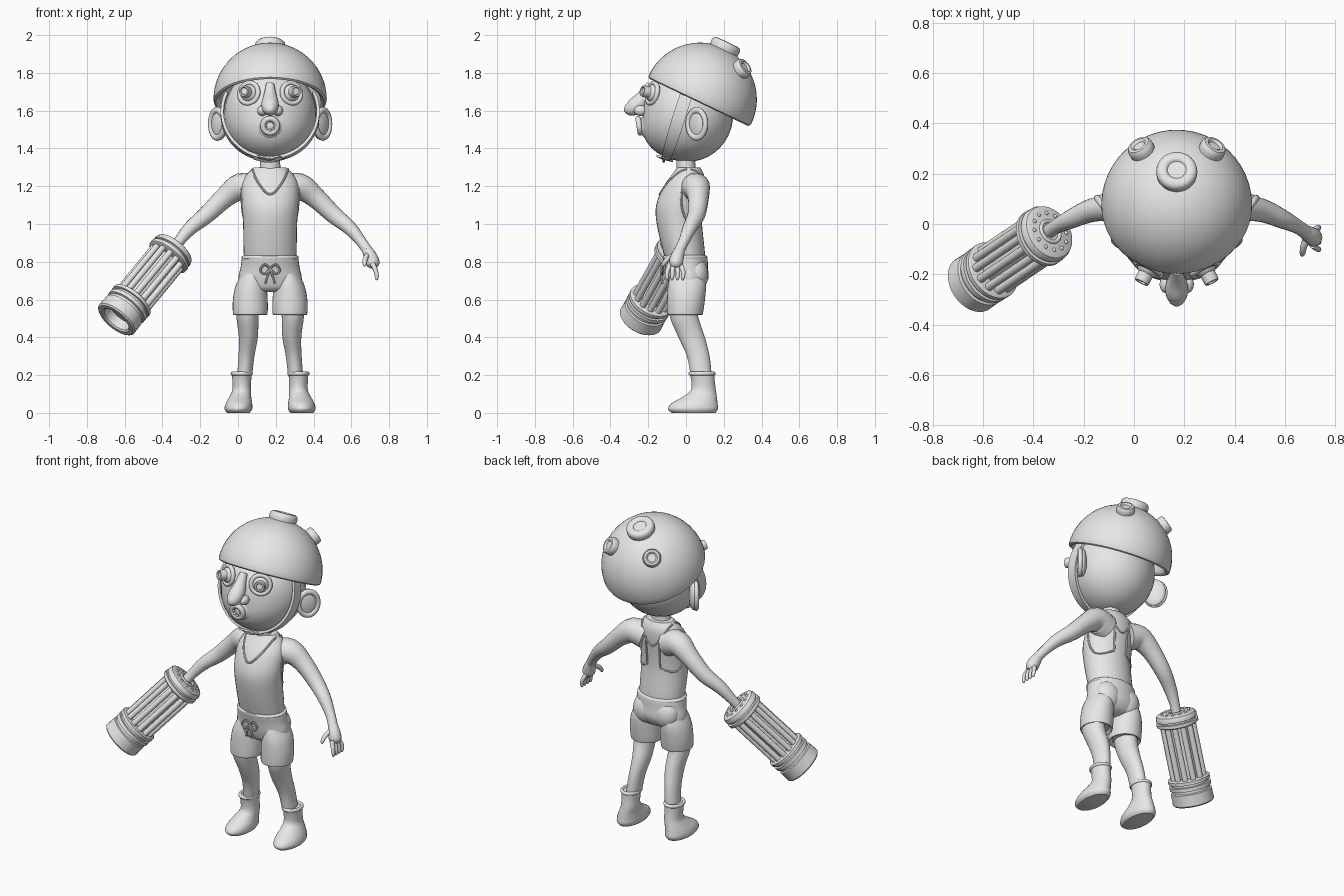
import bpy
import bmesh
from math import sin, cos, pi, radians
from mathutils import Vector, Matrix
from mathutils.bvhtree import BVHTree

default_cube = bpy.data.objects.get("Cube")
if default_cube:
    bpy.data.objects.remove(default_cube, do_unlink=True)

grey = bpy.data.materials.new("plain_grey")
grey.use_nodes = True
grey.diffuse_color = (0.8, 0.8, 0.8, 1)
grey.node_tree.nodes["Principled BSDF"].inputs["Base Color"].default_value = (0.8, 0.8, 0.8, 1)

MID = 0.17  # the figure stands beside the origin
SIDES = (("right", -1), ("left", 1))


def finish(obj, name):
    obj.name = name
    obj.data.materials.append(grey)
    bpy.ops.object.select_all(action="DESELECT")
    obj.select_set(True)
    bpy.context.view_layer.objects.active = obj
    bpy.ops.object.shade_smooth_by_angle(angle=radians(40))
    return obj


def skin(name, rings, capped=True, looped=False):
    """Join rings of points into one surface."""
    bm = bmesh.new()
    rows = [[bm.verts.new(p) for p in ring] for ring in rings]
    pairs = list(zip(rows, rows[1:]))
    if looped:
        pairs.append((rows[-1], rows[0]))
    for low, high in pairs:
        for i in range(len(low)):
            j = (i + 1) % len(low)
            bm.faces.new((low[i], low[j], high[j], high[i]))
    if capped and not looped:
        bm.faces.new(rows[0])
        bm.faces.new(rows[-1])
    bmesh.ops.remove_doubles(bm, verts=bm.verts, dist=0.0001)
    bmesh.ops.recalc_face_normals(bm, faces=bm.faces)
    mesh = bpy.data.meshes.new(name)
    bm.to_mesh(mesh)
    bm.free()
    obj = bpy.data.objects.new(name, mesh)
    bpy.context.collection.objects.link(obj)
    return finish(obj, name)


def spline(points, steps=4):
    """Smooth curve through control tuples of any length."""
    pts = [Vector(p) for p in points]
    out = []
    for i in range(len(pts) - 1):
        b, c = pts[i], pts[i + 1]
        a, d = pts[max(i - 1, 0)], pts[min(i + 2, len(pts) - 1)]
        for k in range(steps):
            t = k / steps
            out.append(b + (c - a) * (t / 2) + (a * 2 - b * 5 + c * 4 - d) * (t * t / 2)
                       + (b * 3 - a - c * 3 + d) * (t ** 3 / 2))
    return out + [pts[-1]]


def loft(name, x, sections, steps=4, sides=32):
    """Level ovals given as (z, x shift, y, half width, half depth)."""
    rings = []
    for z, dx, y, rx, ry in spline(sections, steps):
        rings.append([(x + dx + rx * cos(2 * pi * i / sides), y + ry * sin(2 * pi * i / sides), z)
                      for i in range(sides)])
    return skin(name, rings)


def tube(name, points, steps=4, sides=16, looped=False):
    """Round limb through (x, y, z, radius) points."""
    path = spline(points, steps) if steps > 1 else [Vector(p) for p in points]
    rings, count = [], len(path)
    side = None
    for i, p in enumerate(path):
        before = path[i - 1] if looped or i else p
        after = path[(i + 1) % count] if looped or i < count - 1 else p
        tangent = (after.to_3d() - before.to_3d()).normalized()
        side = side or tangent.orthogonal()
        side = (side - tangent * side.dot(tangent)).normalized()
        up = tangent.cross(side)
        rings.append([p.to_3d() + p[3] * (side * cos(2 * pi * k / sides) + up * sin(2 * pi * k / sides))
                      for k in range(sides)])
    return skin(name, rings, looped=looped)


def aim(axis):
    return Vector(axis).to_track_quat("Z", "Y").to_matrix().to_4x4()


def lathe(name, profile, place, axis, sides=32):
    """Turn (radius, height) points round an axis."""
    spot = Matrix.Translation(place) @ aim(axis)
    return skin(name, [[spot @ Vector((r * cos(2 * pi * i / sides), r * sin(2 * pi * i / sides), h))
                        for i in range(sides)] for r, h in profile])


def ball(name, place, size, turn=0):
    bpy.ops.mesh.primitive_uv_sphere_add(segments=32, ring_count=20, location=place, rotation=(0, 0, turn))
    obj = bpy.context.object
    obj.scale = size
    return finish(obj, name)


def ring(name, place, axis, major, minor, segments=32, stretch=(1, 1, 1)):
    bpy.ops.mesh.primitive_torus_add(major_radius=major, minor_radius=minor,
                                     major_segments=segments, minor_segments=10)
    obj = bpy.context.object
    obj.matrix_world = Matrix.Translation(place) @ aim(axis) @ Matrix.Diagonal((*stretch, 1))
    return finish(obj, name)


# Torso in its tank top, and neck
top = loft("tank_top", MID, [
    (0.79, 0, 0, .135, .10), (0.85, 0, -.01, .14, .11), (1.0, 0, -.035, .143, .12),
    (1.1, 0, -.035, .15, .123), (1.2, 0, -.01, .15, .108), (1.26, 0, .01, .125, .085), (1.3, 0, .015, .085, .06)])
loft("neck", MID, [(1.26, 0, .01, .07, .055), (1.3, 0, 0, .055, .05), (1.4, 0, 0, .05, .05)])
surface = BVHTree.FromPolygons([v.co for v in top.data.vertices], [p.vertices for p in top.data.polygons])


def trim(name, points, direction, looped=False):
    """Thin seam laid on the tank top along a direction."""
    aim_at = Vector(direction)
    hits = []
    for p in points:
        hit = surface.ray_cast(Vector(p) - aim_at, aim_at)[0]
        if hit:
            hits.append((*hit, 0.006))
    tube(name, hits, 1, 8, looped)


neckline = [p.to_3d() for p in spline(
    [(.075, 0, 1.29), (.10, 0, 1.23), (.15, 0, 1.165), (.19, 0, 1.165), (.24, 0, 1.23), (.265, 0, 1.29)], 6)]
trim("front_neckline", neckline, (0, 1, 0))
trim("back_neckline", neckline, (0, -1, 0))
for label, s in SIDES:
    oval = [(MID, .04 + .065 * cos(i * pi / 20), 1.13 + .13 * sin(i * pi / 20)) for i in range(40)]
    trim(label + "_armhole", oval, (-s, 0, 0), True)

# Arms share a bend, with slightly different wrists
for label, s in SIDES:
    reach = [(.08, .04, 1.18, .08), (.16, .055, 1.195, .073), (.24, .065, 1.14, .056), (.335, .055, 1.05, .047),
             (.42, .02, .98, .038), (.48, -.01, .91, .029), (.515, -.035, .86, .028)]
    tube(label + "_arm", [(MID + s * x, y, z, r) for x, y, z, r in reach])

# Open left hand
tube("left_palm", [(.68, -.03, .87, .026), (.70, -.045, .83, .035), (.715, -.055, .79, .036), (.72, -.06, .77, .02)])
for i in range(4):
    y = -.015 - .028 * i
    tube("left_finger", [(.712, y * .6 - .025, .79, .014), (.73, y, .75, .012), (.735, y - .002, .715, .01),
                         (.732, y - .003, .703, .004)], 3, 10)
tube("left_thumb", [(.69, -.05, .84, .015), (.675, -.09, .82, .014), (.67, -.118, .79, .011), (.67, -.123, .775, .004)], 3, 10)

# Shorts with a tied cord
loft("shorts_hips", MID, [
    (.835, 0, -.005, .138, .105), (.825, 0, -.005, .148, .118), (.77, 0, .003, .156, .113),
    (.71, 0, .01, .168, .108), (.66, 0, .005, .15, .085), (.64, 0, 0, .10, .05)])
ring("waistband", (MID, -.005, .822), (0, 0, 1), .143, .009, stretch=(1, .78, 1))
for label, s in SIDES:
    loft(label + "_shorts_leg", MID + s * .105, [
        (.535, 0, -.005, .07, .075), (.52, 0, -.005, .086, .089), (.53, 0, -.005, .092, .095),
        (.60, 0, 0, .092, .10), (.68, -s * .005, .005, .08, .10), (.76, -s * .02, .005, .05, .08)])
    ball(label + "_shorts_seat", (MID + s * .07, .05, .73), (.08, .068, .09))
    tube(label + "_cord_loop", [(MID, -.122, .765, .006), (MID + s * .03, -.13, .785, .006),
                                (MID + s * .052, -.128, .755, .006), (MID + s * .03, -.13, .735, .006), (MID, -.122, .765, .006)], 4, 8)
    tube(label + "_cord_end", [(MID, -.122, .765, .006), (MID + s * .015, -.13, .72, .006),
                               (MID + s * .025, -.125, .685, .007)], 4, 8)
    # Legs and boots
    loft(label + "_leg", MID + s * .12, [
        (.58, 0, -.02, .062, .075), (.50, 0, -.008, .058, .075), (.40, -s * .005, .03, .05, .07),
        (.30, s * .005, .065, .042, .06), (.2, s * .015, .08, .04, .056)])
    loft(label + "_boot", MID + s * .15, [
        (0, s * .018, .04, .06, .115), (.02, s * .018, .037, .073, .132), (.05, s * .015, .045, .07, .122),
        (.085, s * .008, .073, .058, .09), (.12, 0, .092, .05, .066), (.17, 0, .09, .05, .062), (.21, 0, .085, .053, .066)])
    ring(label + "_boot_cuff", (MID + s * .15, .085, .208), (0, 0, 1), .05, .009, stretch=(1, 1.22, 1.2))

# Head with a forward jaw
head = ball("head", (MID, .01, 1.58), (.245, .24, .25))
for v in head.data.vertices:
    if v.co.z < 0 and v.co.y < 0:
        v.co.y *= 1 - .2 * v.co.z
tube("nose", [(MID, -.185, 1.74, .022), (MID, -.215, 1.69, .032), (MID, -.245, 1.645, .045),
              (MID, -.283, 1.615, .043), (MID, -.315, 1.605, .026), (MID, -.328, 1.603, .006)])
lips = Vector((MID, -.248, 1.52))
ball("muzzle", (MID, -.20, 1.52), (.075, .045, .07))
ring("lips", lips, (0, -1, -.15), .038, .015)
ball("tongue", lips + Vector((0, .01, 0)), (.03, .012, .03))
for i in range(8):
    ball("tooth", lips + Vector((.024 * cos(i * pi / 4), -.003, .024 * sin(i * pi / 4))), (.007, .007, .007))

lens = [(0, .015), (.02, .015), (.024, .022), (.033, .022), (.036, .012), (.036, -.04), (0, -.04)]
for label, s in SIDES:
    ball(label + "_nostril", (MID + s * .042, -.24, 1.6), (.026, .035, .028))
    gaze = Vector((s * .45, -.87, .2)).normalized()
    eye = Vector((MID + s * .106, -.165, 1.69))
    ball(label + "_eyeball", eye, (.05, .05, .05))
    ring(label + "_eyelid", eye + gaze * .015, gaze, .055, .013)
    lathe(label + "_pupil", [(r * .85, h) for r, h in lens], eye + gaze * .055, gaze, 24)
    # Ears flare outward at the back
    ear = Vector((MID + s * .268, .065, 1.53))
    turn = -s * radians(38)
    ball(label + "_ear", ear, (.026, .064, .085), turn)
    ring(label + "_ear_rim", ear + Vector((s * .012, -.008, 0)), (s * cos(turn), s * sin(turn), 0),
         .058, .014, stretch=(1, 1.25, 1) if abs(aim((s * cos(turn), s * sin(turn), 0))[2][1]) > .5 else (1.25, 1, 1))

# Chin strap and buckle
down, across = Vector((0, -.3, -.95)), Vector((0, .95, -.3))
band = []
for i in range(49):
    a = radians(-115 + 230 * i / 48)
    out = Vector((sin(a), 0, 0)) + down * cos(a)
    half = across * (.02 + .014 * abs(sin(a)))
    p = Vector((MID, -.03, 1.587))
    band.append([p + out * r + half * k for r, k in ((.246, -1), (.262, -1), (.262, 1), (.246, 1))])
skin("chin_strap", band)
for x in (-.045, .035):
    ring("chin_buckle", (MID + x, -.112, 1.347), (x * 2, -.3, -.95), .042, .006, 4)
tube("buckle_pin", [(MID - .08, -.115, 1.345, .006), (MID, -.118, 1.33, .006), (MID + .08, -.12, 1.355, .006)], 4, 8)

# Helmet shell with three knobs
crown, tilt = Vector((MID, .075, 1.66)), Vector((0, .43, .9)).normalized()
dome = [(.3 * sin(i * pi / 40), .3 * cos(i * pi / 40)) for i in range(21)]
inner = [(.265 * r / .3, .265 * h / .3) for r, h in reversed(dome)]
lathe("helmet", dome + [(.297, -.012), (.287, -.018), (.274, -.012)] + inner, crown, tilt, 48)
knob = [(0, .028), (.45, .028), (.5, .034), (.62, .038), (.85, .036), (.97, .026), (1, .012), (.97, -.01), (.9, -.03), (0, -.03)]
for label, way, size in (("top", tilt, .082), ("right", Vector((-.14, .22, .16)), .053), ("left", Vector((.14, .22, .16)), .053)):
    way = way.normalized()
    lathe(label + "_helmet_knob", [(r * size, h) for r, h in knob], crown + way * .298, way)

# Barrel device worn on the right arm
start, end = Vector((-.333, -.03, .872)), Vector((-.648, -.243, .49))
aimed = (end - start).normalized()
length = (end - start).length
cap = [(0, 0), (.1, 0), (.112, .006), (.118, .02), (.118, .035), (.108, .038), (.108, .046),
       (.121, .048), (.121, .066), (.112, .072), (0, .072)]
lathe("barrel_cap", cap, start, aimed, 40)
muzzle = [(0, -.155), (.112, -.155), (.121, -.15), (.121, -.132), (.108, -.13), (.108, -.118), (.12, -.116), (.12, -.095),
          (.108, -.092), (.108, -.078), (.118, -.074), (.12, -.008), (.112, 0), (.088, 0), (.08, -.008), (.08, -.06), (0, -.06)]
lathe("barrel_muzzle", muzzle, end, aimed, 40)
lathe("barrel_core", [(.055, .06), (.055, length - .14)], start, aimed)
ring("arm_collar", start, aimed, .045, .008)
frame = aim(aimed)
for i in range(12):
    spoke = frame @ Vector((cos(i * pi / 6), sin(i * pi / 6), 0))
    lathe("barrel_rod", [(.017, .06), (.017, length - .14)], start + spoke * .09, aimed, 12)
    ball("cap_bolt", start + spoke * .08, (.008, .008, .008))
